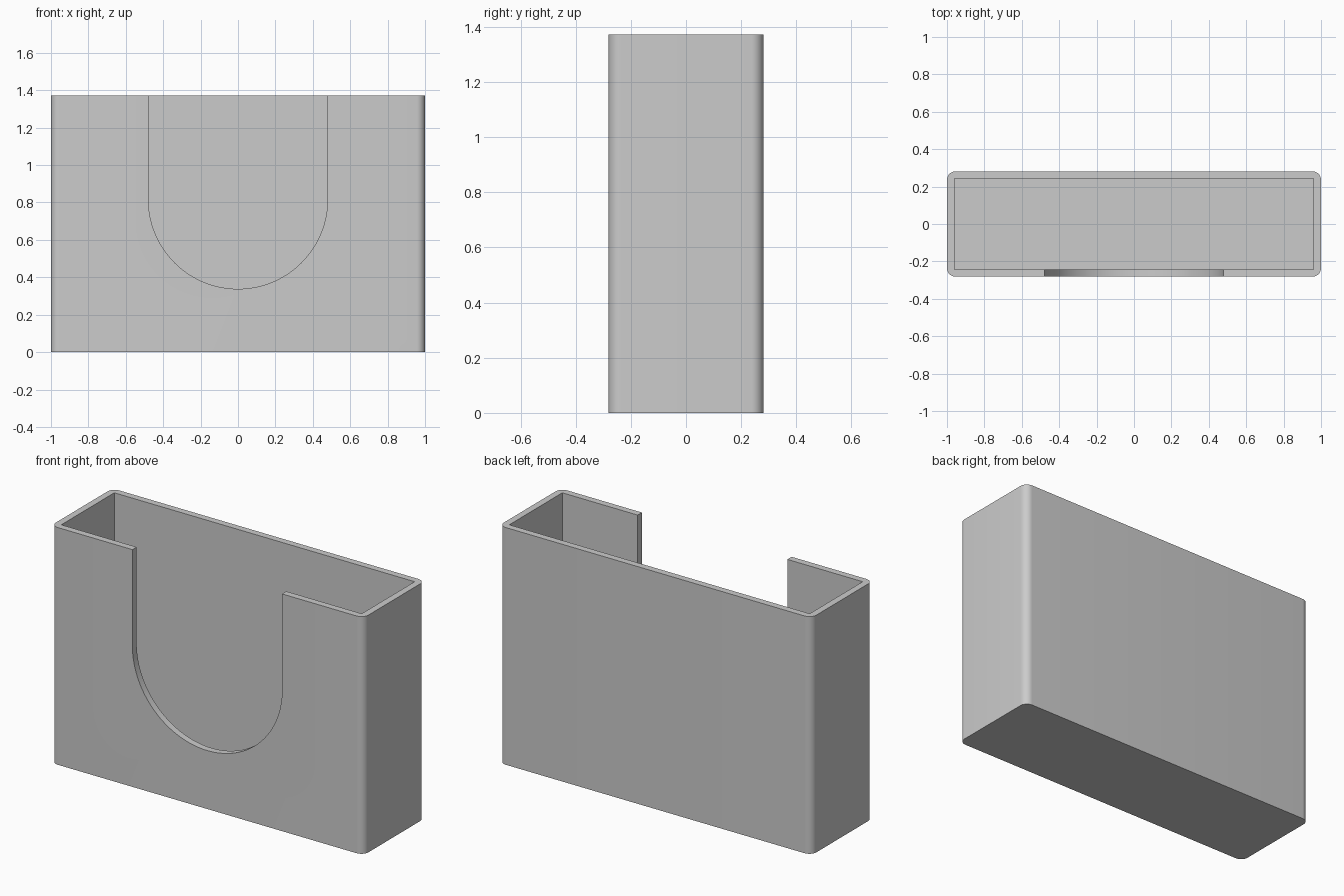
import bpy, bmesh, math

W, D, H = 2.0, 0.562, 1.372       # outer size
WALL = 0.039
CORNER = 0.045
NOTCH_R, NOTCH_BOTTOM = 0.479, 0.338

if "Cube" in bpy.data.objects:
    bpy.data.objects.remove(bpy.data.objects["Cube"])


def arc(cx, cy, r, start, end, steps):
    """Points along an arc, angles in degrees."""
    angles = [math.radians(start + (end - start) * i / steps) for i in range(steps + 1)]
    return [(cx + r * math.cos(a), cy + r * math.sin(a)) for a in angles]


def prism(name, points, direction):
    """Solid made by extruding a closed loop of 3D points."""
    bm = bmesh.new()
    face = bm.faces.new([bm.verts.new(p) for p in points])
    grown = bmesh.ops.extrude_face_region(bm, geom=[face], use_keep_orig=True)
    verts = [g for g in grown["geom"] if isinstance(g, bmesh.types.BMVert)]
    bmesh.ops.translate(bm, verts=verts, vec=direction)
    bmesh.ops.recalc_face_normals(bm, faces=bm.faces)
    mesh = bpy.data.meshes.new(name)
    bm.to_mesh(mesh)
    bm.free()
    obj = bpy.data.objects.new(name, mesh)
    bpy.context.collection.objects.link(obj)
    return obj


def cut(target, cutter):
    """Subtract the cutter and remove it."""
    mod = target.modifiers.new(cutter.name, "BOOLEAN")
    mod.operation, mod.solver, mod.object = "DIFFERENCE", "EXACT", cutter
    bpy.context.view_layer.objects.active = target
    bpy.ops.object.modifier_apply(modifier=mod.name)
    bpy.data.objects.remove(cutter)


# Outer block with rounded upright corners
outline = []
for i, (sx, sy) in enumerate([(1, 1), (-1, 1), (-1, -1), (1, -1)]):
    outline += arc(sx * (W / 2 - CORNER), sy * (D / 2 - CORNER), CORNER, 90 * i, 90 * i + 90, 10)
holder = prism("open_box_holder", [(x, y, 0) for x, y in outline], (0, 0, H))

# Square-cornered cavity, open at the top
ix, iy = W / 2 - WALL, D / 2 - WALL
cavity = prism("cavity_cutter", [(x, y, WALL) for x, y in
               [(-ix, -iy), (ix, -iy), (ix, iy), (-ix, iy)]], (0, 0, H))
cut(holder, cavity)

# U-shaped thumb notch through the front wall
centre = NOTCH_BOTTOM + NOTCH_R
notch = [(NOTCH_R, H + WALL), (-NOTCH_R, H + WALL)] + arc(0, centre, NOTCH_R, 180, 360, 64)
cut(holder, prism("notch_cutter", [(x, -D, z) for x, z in notch], (0, D, 0)))

# Plain grey finish
grey = bpy.data.materials.new("plain_grey")
grey.use_nodes = True
colour = (0.6, 0.6, 0.6, 1)
grey.diffuse_color = colour
grey.node_tree.nodes["Principled BSDF"].inputs["Base Color"].default_value = colour
holder.data.materials.clear()
holder.data.materials.append(grey)

# Smooth curves, crisp edges
bpy.ops.object.select_all(action="DESELECT")
holder.select_set(True)
bpy.context.view_layer.objects.active = holder
bpy.ops.object.shade_smooth_by_angle(angle=math.radians(30))
